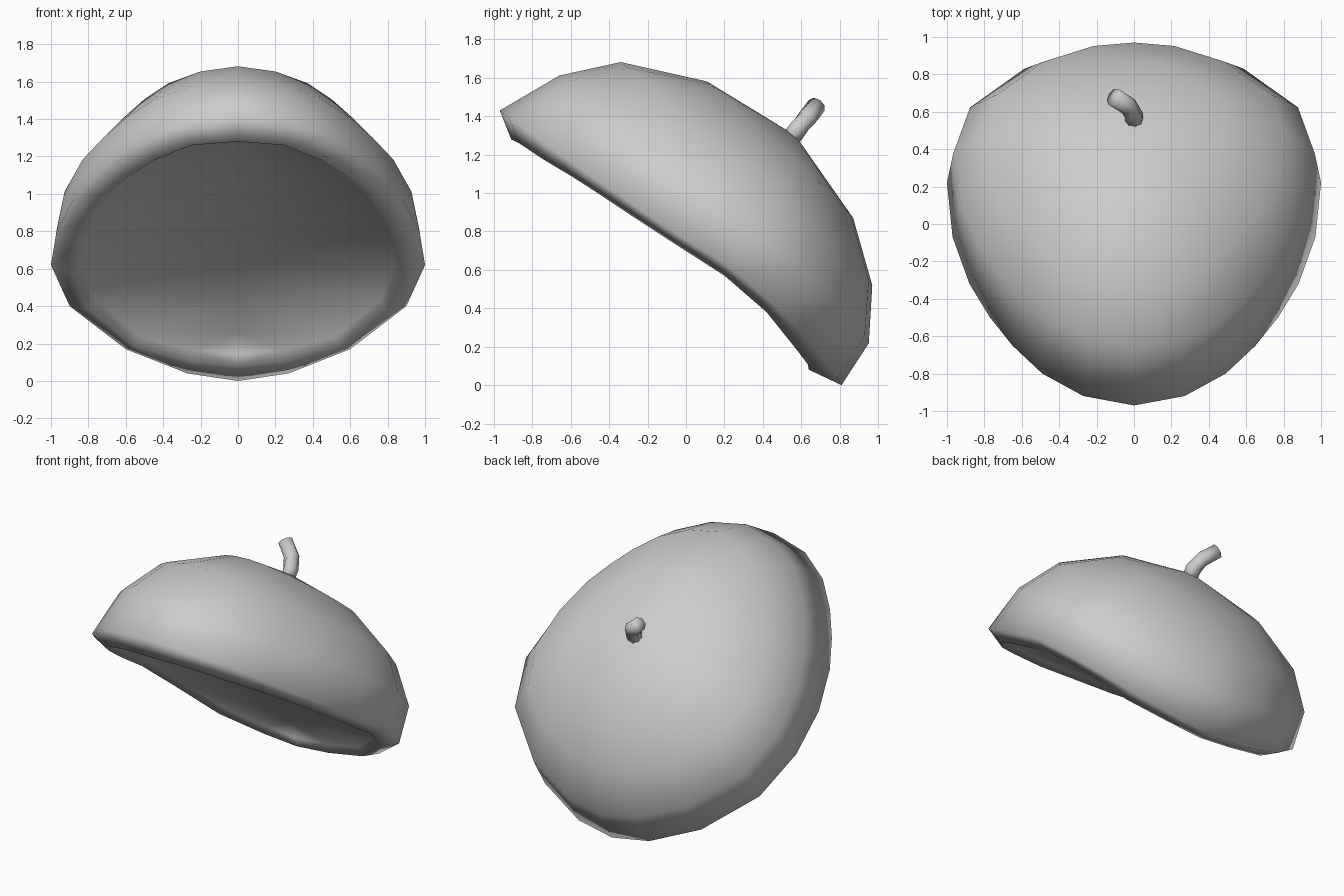
import bpy
import bmesh
from mathutils import Vector

cube = bpy.data.objects.get("Cube")
if cube:
    bpy.data.objects.remove(cube, do_unlink=True)


def make_material(name, value):
    mat = bpy.data.materials.new(name)
    mat.use_nodes = True
    colour = (value, value, value, 1)
    mat.diffuse_color = colour
    mat.node_tree.nodes["Principled BSDF"].inputs["Base Color"].default_value = colour
    return mat


def make_object(name, bm, mat):
    bmesh.ops.recalc_face_normals(bm, faces=bm.faces[:])
    for face in bm.faces:
        face.smooth = True
    mesh = bpy.data.meshes.new(name)
    bm.to_mesh(mesh)
    bm.free()
    mesh.materials.append(mat)
    obj = bpy.data.objects.new(name, mesh)
    bpy.context.collection.objects.link(obj)
    return obj


felt = make_material("grey felt", 0.6)

# Tilted rim of the cap, left half from front to back
OUTER = [(0, -.97, 1.43), (.27, -.92, 1.39), (.49, -.80, 1.31), (.65, -.65, 1.2),
         (.77, -.5, 1.09), (.88, -.32, .97), (.97, -.07, .8), (1, .22, .62),
         (.9, .48, .4), (.6, .69, .17), (.27, .79, .04), (0, .81, 0)]
INNER = [(0, -.91, 1.28), (.25, -.87, 1.26), (.45, -.75, 1.18), (.59, -.6, 1.09),
         (.70, -.46, 1.0), (.79, -.28, .88), (.86, -.05, .73), (.88, .2, .57),
         (.8, .42, .38), (.55, .58, .18), (.25, .64, .1), (0, .64, .08)]
# Dome rings: scale, its front-to-back change, side bulge, rise, its change
RINGS = [(.937, .037, .025, .345, -.045), (.77, .03, .03, .635, -.05),
         (.46, .043, .02, .875, -.045)]
POLE = Vector((0, .57, 1.3))
AXIS = Vector((0, .627, .78)).normalized()
ALONG = Vector((0, .78, -.627)).normalized()


def dome_row(rim):
    """Points from a rim point up to the pole."""
    d = rim - POLE
    height = d.dot(AXIS)
    radial = d - AXIS * height
    t = d.dot(ALONG)
    u = max(-1, min(1, t / (1.28 if t < 0 else 1)))
    row = []
    for scale, ds, bulge, rise, dr in RINGS:
        s = scale + ds * u + bulge * (1 - u * u)
        row.append(POLE + radial * s + AXIS * height * (1 - rise - dr * u))
    return row + [POLE]


# Cap: underside, rolled rim and dome, mirrored across x
bm = bmesh.new()
rows = []
middle = Vector((0, -.1, .7))
for o, i in zip(OUTER, INNER):
    outer, inner = Vector(o), Vector(i)
    recess = middle + (inner - middle) * .95 + AXIS * .04
    centre = Vector((0, recess.y, recess.z)) + AXIS * .04 * recess.x
    points = [centre, recess, inner, outer] + dome_row(outer)
    rows.append([bm.verts.new(p) for p in points])
for a, b in zip(rows, rows[1:]):
    for k in range(len(a) - 1):
        bm.faces.new((a[k], a[k + 1], b[k + 1], b[k]))
bmesh.ops.remove_doubles(bm, verts=bm.verts[:], dist=.0005)
cap = make_object("beret_cap", bm, felt)
mirror = cap.modifiers.new("Mirror", 'MIRROR')
mirror.use_clip = True

# Short bent stem on the crown
path = [Vector(p) for p in ((0, .53, 1.26), (0, .58, 1.33), (-.03, .63, 1.39), (-.11, .68, 1.455))]
bm = bmesh.new()
loops = []
for k, p in enumerate(path):
    tangent = path[min(k + 1, 3)] - path[max(k - 1, 0)]
    turn = tangent.to_track_quat('Z', 'Y').to_matrix().to_4x4()
    ring = bmesh.ops.create_circle(bm, segments=8, radius=.05)["verts"]
    bmesh.ops.transform(bm, matrix=turn, verts=ring)
    bmesh.ops.translate(bm, vec=p, verts=ring)
    loops.append(ring)
for a, b in zip(loops, loops[1:]):
    for k in range(8):
        n = (k + 1) % 8
        bm.faces.new((a[k], a[n], b[n], b[k]))
bm.faces.new(loops[0])
bm.faces.new(loops[-1])
make_object("stem", bm, felt)
